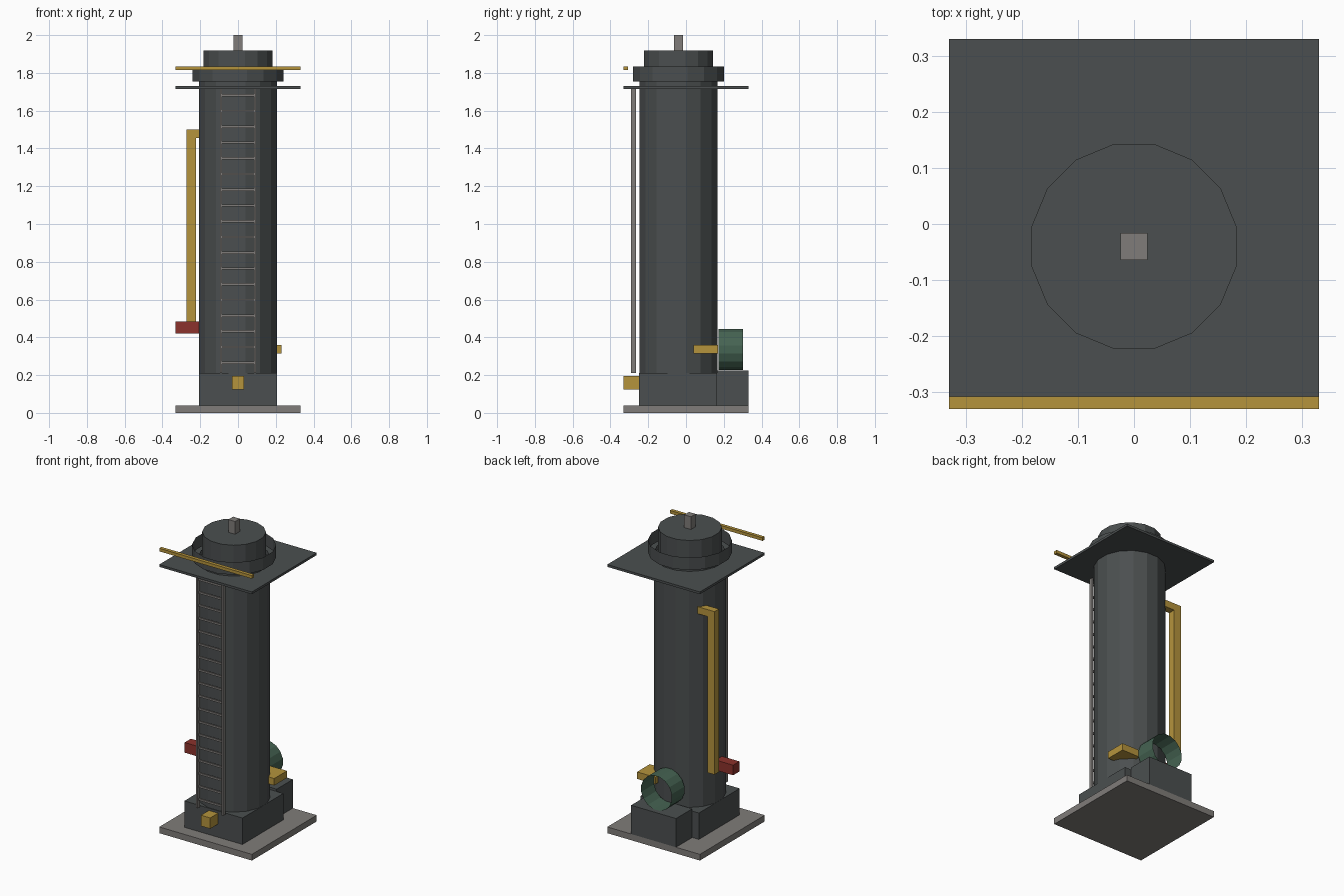
import bpy
import math

cube = bpy.data.objects.get("Cube")
if cube:
    bpy.data.objects.remove(cube, do_unlink=True)

CY = -0.04      # tower axis in y
SIDES = 16


def material(name, rgb):
    m = bpy.data.materials.new(name)
    m.use_nodes = True
    col = (*rgb, 1)
    m.diffuse_color = col
    m.node_tree.nodes["Principled BSDF"].inputs["Base Color"].default_value = col
    return m


slate = material("slate steel", (0.070, 0.078, 0.079))
grey = material("warm grey", (0.215, 0.203, 0.192))
gold = material("gold paint", (0.46, 0.295, 0.046))
red = material("red paint", (0.26, 0.032, 0.025))
green = material("green paint", (0.060, 0.125, 0.085))


def box(name, mat, x, y, z):
    """Box from three (low, high) ranges."""
    bpy.ops.mesh.primitive_cube_add(size=1)
    o = bpy.context.object
    o.name = name
    lo, hi = zip(x, y, z)
    for v in o.data.vertices:
        v.co = [hi[i] if v.co[i] > 0 else lo[i] for i in range(3)]
    o.data.materials.append(mat)
    return o


def drum(name, mat, radius, z, capped):
    """Upright sixteen-sided drum with flats facing the axes."""
    bpy.ops.mesh.primitive_cylinder_add(
        vertices=SIDES, radius=radius, depth=z[1] - z[0],
        end_fill_type='NGON' if capped else 'NOTHING',
        location=(0, CY, (z[0] + z[1]) / 2),
        rotation=(0, 0, math.pi / SIDES))
    o = bpy.context.object
    o.name = name
    o.data.materials.append(mat)
    return o


# Foundation and base housings
box("base_plate", grey, (-0.33, 0.33), (-0.33, 0.33), (0, 0.04))
box("base_block", slate, (-0.207, 0.207), (-0.25, 0.165), (0.04, 0.21))
box("rear_block", slate, (-0.16, 0.16), (0.165, 0.33), (0.04, 0.225))
box("front_outlet", gold, (-0.033, 0.033), (-0.33, -0.25), (0.125, 0.195))

# Tower column, platform, collar and cap
drum("column", slate, 0.21, (0.20, 1.76), False)
box("platform", slate, (-0.33, 0.33), (-0.33, 0.33), (1.715, 1.73))
drum("collar", slate, 0.245, (1.755, 1.835), False)
drum("top_cap", slate, 0.186, (1.74, 1.918), True)
box("top_mast", grey, (-0.024, 0.024), (CY - 0.024, CY + 0.024), (1.91, 2.0))
box("front_handrail", gold, (-0.33, 0.33), (-0.33, -0.308), (1.815, 1.835))

# Ladder
for side, name in ((-1, "right_ladder_rail"), (1, "left_ladder_rail")):
    c = side * 0.09
    box(name, grey, (c - 0.006, c + 0.006), (-0.29, -0.265), (0.21, 1.715))
for i in range(18):
    z = 0.265 + i * 0.0833
    box(f"ladder_rung_{i + 1}", grey, (-0.085, 0.085), (-0.283, -0.272),
        (z - 0.006, z + 0.006))

# Side pipe with its arm, and the red valve box
box("side_pipe", gold, (-0.273, -0.222), (0.055, 0.10), (0.45, 1.50))
box("side_pipe_arm", gold, (-0.222, -0.14), (0.055, 0.10), (1.455, 1.50))
box("valve_box", red, (-0.33, -0.19), (-0.072, -0.008), (0.42, 0.485))

# Blower tube and duct at the rear
blower = drum("blower_tube", green, 0.111, (-0.065, 0.065), False)
blower.location = (0, 0.236, 0.335)
blower.rotation_euler = (math.pi / 2, math.pi / SIDES, 0)
box("blower_duct", gold, (0.10, 0.23), (0.04, 0.17), (0.315, 0.36))
